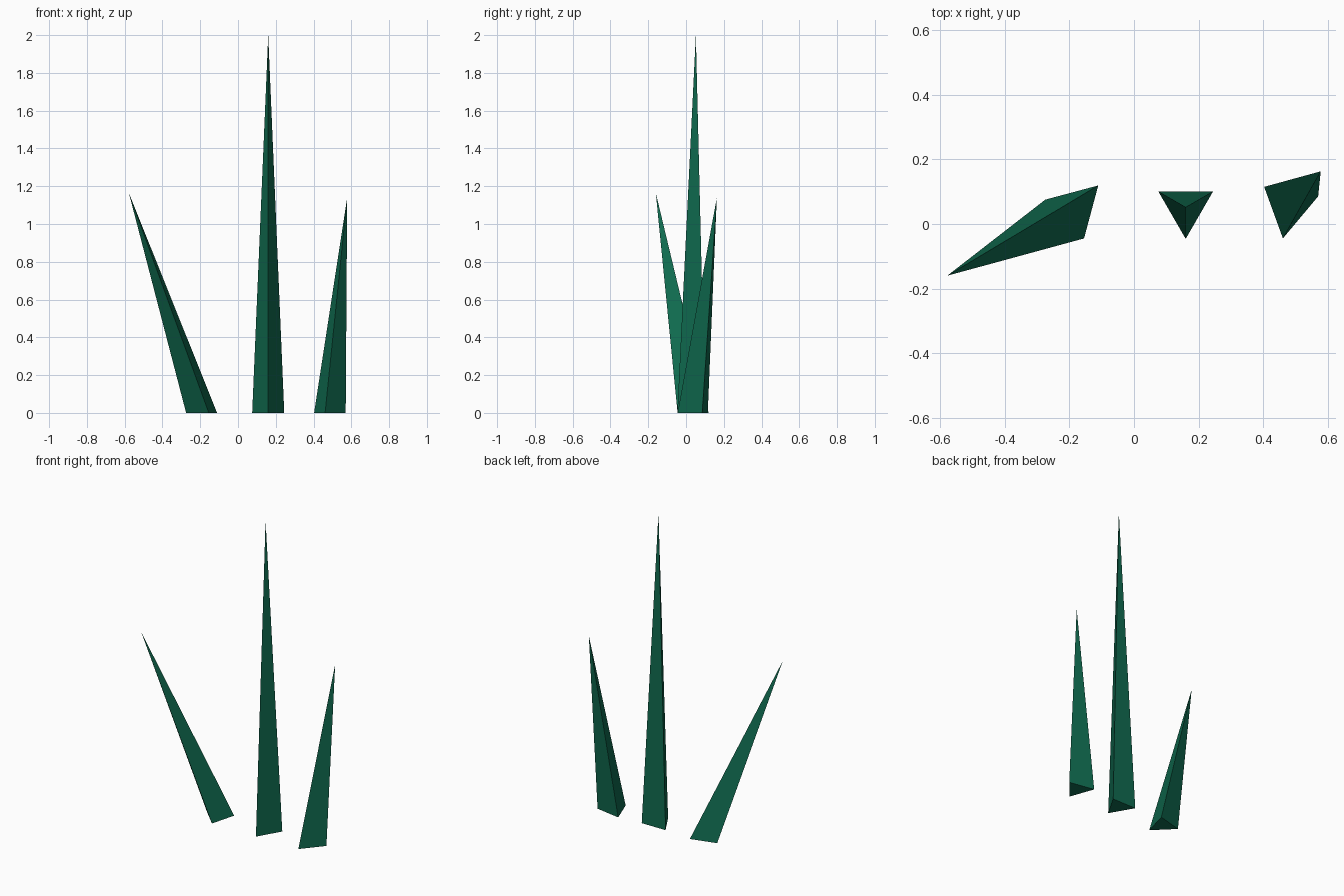
import bpy, bmesh
from math import radians, cos, sin

cube = bpy.data.objects.get("Cube")
if cube:
    bpy.data.objects.remove(cube, do_unlink=True)

green = bpy.data.materials.new("dark green")
green.use_nodes = True
colour = (0.005, 0.145, 0.078, 1)
green.diffuse_color = colour
green.node_tree.nodes["Principled BSDF"].inputs["Base Color"].default_value = colour

BASE_RADIUS = 0.098


def blade(name, centre, turn, tip):
    """Three-sided spike on a flat base, leaning towards its tip."""
    bm = bmesh.new()
    base = []
    for i in range(3):
        a = radians(turn + i * 120)
        base.append(bm.verts.new((centre[0] + BASE_RADIUS * cos(a),
                                  centre[1] + BASE_RADIUS * sin(a), 0)))
    apex = bm.verts.new(tip)
    bm.faces.new(reversed(base))
    for i in range(3):
        bm.faces.new((base[i], base[(i + 1) % 3], apex))
    mesh = bpy.data.meshes.new(name)
    bm.to_mesh(mesh)
    bm.free()
    mesh.materials.append(green)
    obj = bpy.data.objects.new(name, mesh)
    bpy.context.collection.objects.link(obj)


# Three separate grass blades
blade("right_blade", (-0.18, 0.05), 45, (-0.578, -0.16, 1.165))
blade("middle_blade", (0.16, 0.052), -90, (0.16, 0.052, 2))
blade("left_blade", (0.478, 0.052), 20, (0.578, 0.163, 1.14))
